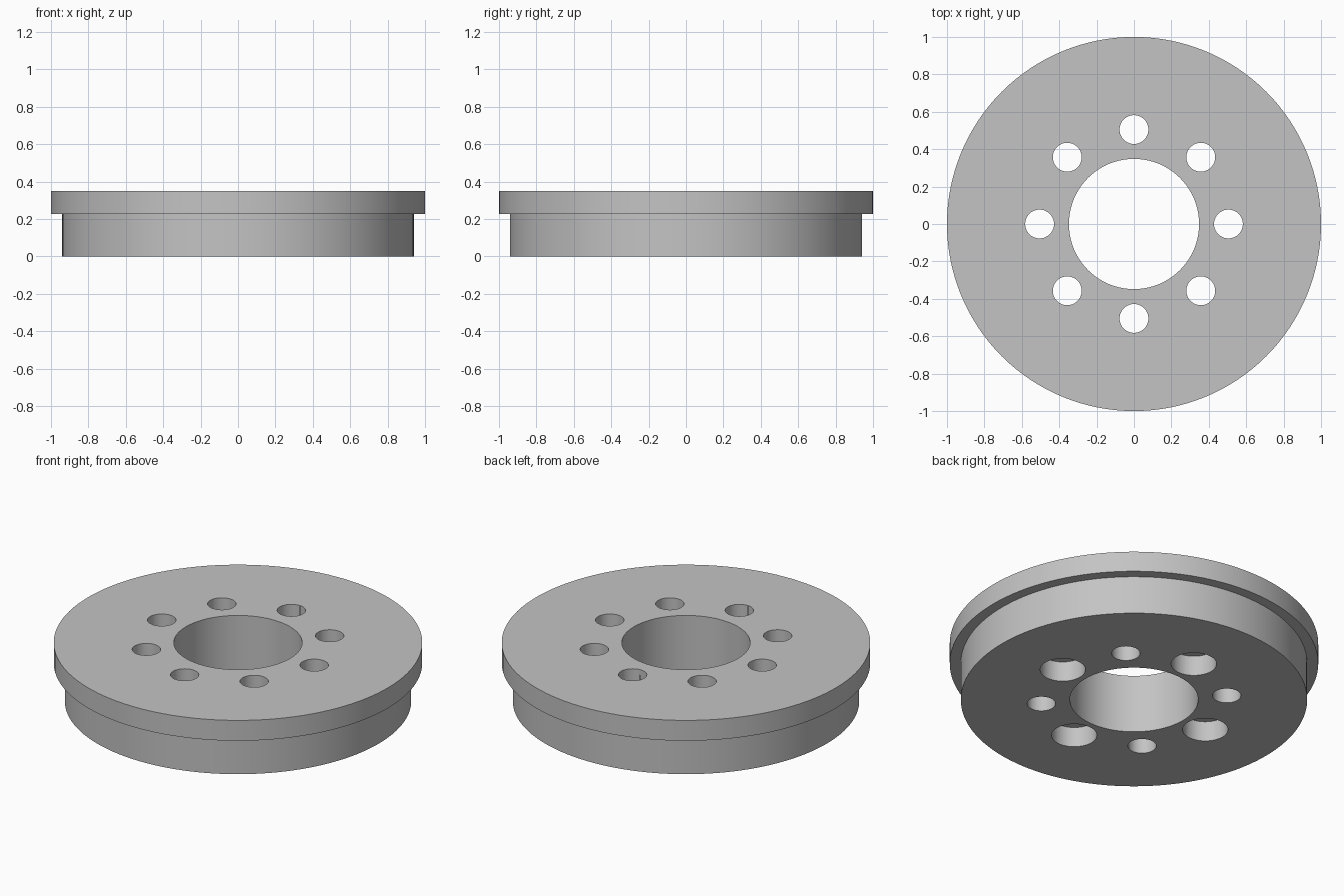
import bpy
import bmesh
from math import pi, sin, cos, radians

cube = bpy.data.objects.get("Cube")
if cube:
    bpy.data.objects.remove(cube, do_unlink=True)

HEIGHT = 0.35
FLANGE_Z = 0.228
BOLT_CIRCLE = 0.505
HOLE_R = 0.077
BORE_R = 0.123
BORE_DEPTH = 0.12

steel = bpy.data.materials.new("plain_grey")
steel.use_nodes = True
grey = (0.55, 0.55, 0.55, 1)
steel.diffuse_color = grey
steel.node_tree.nodes["Principled BSDF"].inputs["Base Color"].default_value = grey


def make_object(name, bm):
    bmesh.ops.recalc_face_normals(bm, faces=bm.faces)
    mesh = bpy.data.meshes.new(name)
    bm.to_mesh(mesh)
    bm.free()
    mesh.materials.append(steel)
    obj = bpy.data.objects.new(name, mesh)
    bpy.context.collection.objects.link(obj)
    return obj


def lathe(name, profile, steps):
    """Revolve a closed (radius, height) profile about z."""
    bm = bmesh.new()
    rings = [[bm.verts.new((r * cos(2 * pi * i / steps), r * sin(2 * pi * i / steps), z))
              for r, z in profile] for i in range(steps)]
    for i in range(steps):
        a, b = rings[i], rings[(i + 1) % steps]
        for j in range(len(profile)):
            k = (j + 1) % len(profile)
            bm.faces.new((a[j], b[j], b[k], a[k]))
    return make_object(name, bm)


def drill(name, radius, z0, z1, angle):
    """Cylindrical cutter on the bolt circle."""
    bpy.ops.mesh.primitive_cylinder_add(
        vertices=64, radius=radius, depth=z1 - z0,
        location=(BOLT_CIRCLE * cos(angle), BOLT_CIRCLE * sin(angle), (z0 + z1) / 2))
    cutter = bpy.context.object
    cutter.name = name
    cutter.hide_render = True
    cutter.data.materials.append(steel)
    return cutter


# Stepped disc with the wide flange on top and a central bore
disc = lathe("flanged_disc", [(0.348, 0), (0.94, 0), (0.94, FLANGE_Z),
                              (1, FLANGE_Z), (1, HEIGHT), (0.348, HEIGHT)], 128)

# Eight through holes, with counterbores from below on every other one
cutters = []
for n in range(8):
    angle = radians(45 * n)
    cutters.append(drill("bolt_hole_cutter", HOLE_R, -0.1, HEIGHT + 0.1, angle))
    if n % 2 == 0:
        cutters.append(drill("counterbore_cutter", BORE_R, -0.1, BORE_DEPTH, angle))

bpy.ops.object.select_all(action="DESELECT")
disc.select_set(True)
bpy.context.view_layer.objects.active = disc
for cutter in cutters:
    mod = disc.modifiers.new("drilled_hole", "BOOLEAN")
    mod.operation = "DIFFERENCE"
    mod.solver = "EXACT"
    mod.object = cutter
    bpy.ops.object.modifier_apply(modifier=mod.name)
    bpy.data.objects.remove(cutter, do_unlink=True)

bpy.ops.object.shade_smooth_by_angle(angle=radians(30))
